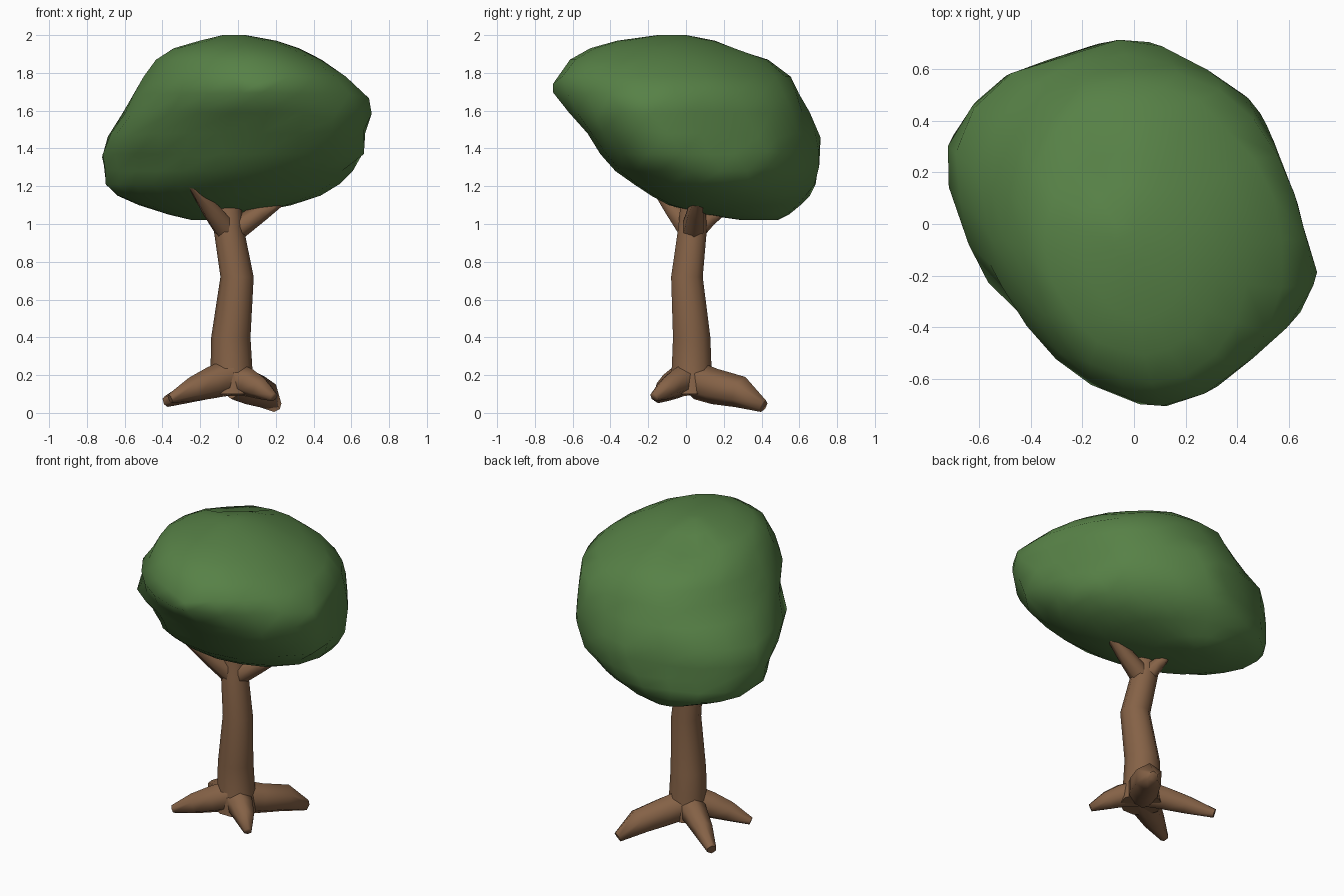
import bpy, bmesh, math, random
from mathutils import Vector

if "Cube" in bpy.data.objects:
    bpy.data.objects.remove(bpy.data.objects["Cube"])

random.seed(4)


def material(name, rgb):
    m = bpy.data.materials.new(name)
    m.diffuse_color = (*rgb, 1)
    m.use_nodes = True
    m.node_tree.nodes["Principled BSDF"].inputs["Base Color"].default_value = m.diffuse_color
    return m


bark = material("bark", (0.235, 0.122, 0.062))
leaf = material("leaf", (0.095, 0.22, 0.062))


def loft(name, rings, mat, angle):
    """Skin a list of equal-length point rings and cap both ends."""
    bm = bmesh.new()
    vs = [[bm.verts.new(p) for p in r] for r in rings]
    n = len(vs[0])
    for a, b in zip(vs, vs[1:]):
        for i in range(n):
            j = (i + 1) % n
            bm.faces.new((a[i], a[j], b[j], b[i]))
    bm.faces.new(vs[0])
    bm.faces.new(vs[-1])
    bmesh.ops.recalc_face_normals(bm, faces=bm.faces)
    me = bpy.data.meshes.new(name)
    bm.to_mesh(me)
    bm.free()
    me.materials.append(mat)
    ob = bpy.data.objects.new(name, me)
    bpy.context.collection.objects.link(ob)
    bpy.ops.object.select_all(action='DESELECT')
    ob.select_set(True)
    bpy.context.view_layer.objects.active = ob
    bpy.ops.object.shade_smooth_by_angle(angle=math.radians(angle))
    return ob


def limb(name, path, sides, level=False):
    """Tapered tube along (x, y, z, radius) points, with a ridge on top."""
    pts = [Vector(p[:3]) for p in path]
    rings = []
    for i, p in enumerate(pts):
        t = pts[min(i + 1, len(pts) - 1)] - pts[max(i - 1, 0)]
        if level:
            t = Vector((0, 0, 1))
        ref = Vector((1, 0, 0)) if level else Vector((0, 0, 1))
        u = t.cross(ref).normalized()
        v = t.cross(u).normalized()
        r = path[i][3]
        rings.append([p + r * (math.cos(a) * v + math.sin(a) * u)
                      for a in (2 * math.pi * k / sides for k in range(sides))])
    return loft(name, rings, bark, 75)


# trunk
limb("trunk", [(-.03, .03, .1, .125), (-.035, .03, .25, .11), (-.038, .03, .4, .104),
               (-.005, .005, .72, .088), (-.05, .035, .98, .08), (-.05, .035, 1.1, .068)], 10, True)

# roots
roots = {
    "left": [(-.05, .0, .19, .095), (-.14, -.05, .16, .085), (-.24, -.1, .125, .065), (-.36, -.15, .075, .025)],
    "front_right": [(-.02, .01, .18, .09), (.06, -.05, .16, .075), (.12, -.1, .13, .06), (.19, -.17, .085, .025)],
    "back": [(-.02, .06, .17, .1), (.05, .15, .14, .095), (.13, .29, .11, .085), (.2, .41, .035, .034)],
    "back_left": [(-.05, .04, .18, .09), (-.15, .11, .15, .075), (-.25, .18, .115, .06), (-.38, .28, .06, .03)],
}
for n, p in roots.items():
    limb(n + "_root", p, 6)

# branches
branches = {
    "left": [(-.05, .03, .95, .065), (-.14, -.06, 1.07, .052), (-.27, -.2, 1.23, .01)],
    "right": [(-.03, .035, .96, .065), (.12, .05, 1.06, .048), (.3, .07, 1.17, .015)],
    "back": [(-.05, .05, .97, .06), (-.08, .13, 1.03, .038), (-.11, .23, 1.09, .015)],
}
for n, p in branches.items():
    limb(n + "_branch", p, 6)

# canopy: levels of z, x min, x max, y min, y max, limited by the top outline
levels = [
    (1.02, -.24, -.08, .3, .48), (1.05, -.36, .04, .1, .54), (1.10, -.51, .28, -.08, .6),
    (1.15, -.62, .42, -.17, .65), (1.21, -.7, .53, -.27, .69), (1.28, -.7, .6, -.36, .72),
    (1.37, -.72, .71, -.43, .72), (1.48, -.68, .72, -.52, .7), (1.59, -.6, .72, -.61, .64),
    (1.69, -.55, .71, -.72, .6), (1.78, -.49, .57, -.68, .55), (1.87, -.43, .44, -.6, .43),
    (1.93, -.34, .32, -.5, .27), (1.97, -.2, .2, -.36, .15), (2.0, -.08, .04, -.15, .0)]
outline = [.65, .61, .66, .66, .72, .7, .77, .78, .68, .66, .57, .62, .69, .71, .69, .74]
# leaf tips that stick out of the crown
tips = [(-.61, -.24, 1.46), (.48, .44, 1.39), (.1, -.72, 1.7), (.72, -.2, 1.58),
        (-.72, .3, 1.35), (0, .72, 1.4), (.49, -.47, 1.5)]
tips = [Vector(t) for t in tips]


def limit(x, y):
    a = (math.atan2(y, x) / (2 * math.pi) % 1) * 16
    i = int(a) % 16
    f = a - int(a)
    r = outline[i] * (1 - f) + outline[(i + 1) % 16] * f
    s = min(1, r / max(math.hypot(x, y), 1e-6))
    return x * s, y * s


SEG = 22
rings = []
for z, x0, x1, y0, y1 in levels:
    cx, cy = (x0 + x1) / 2, (y0 + y1) / 2
    skew = .11 if z < 1.4 else .07
    ring = []
    for k in range(SEG):
        a = 2 * math.pi * k / SEG
        f = 1.005 - skew * math.sin(2 * a) + random.uniform(-.018, .018)
        x, y = limit(cx + f * (x1 - x0) / 2 * math.cos(a), cy + f * (y1 - y0) / 2 * math.sin(a))
        # shallow dimple on the crown
        d = math.hypot(x + .2, y - .24)
        dip = .06 * max(0, 1 - d / .18) if z > 1.75 else 0
        p = Vector((x, y, z - dip))
        for t in tips:
            w = max(0, 1 - (t - p).length / .16)
            p += (t - p) * w
        ring.append(p)
    rings.append(ring)
loft("leaf_canopy", rings, leaf, 60)
